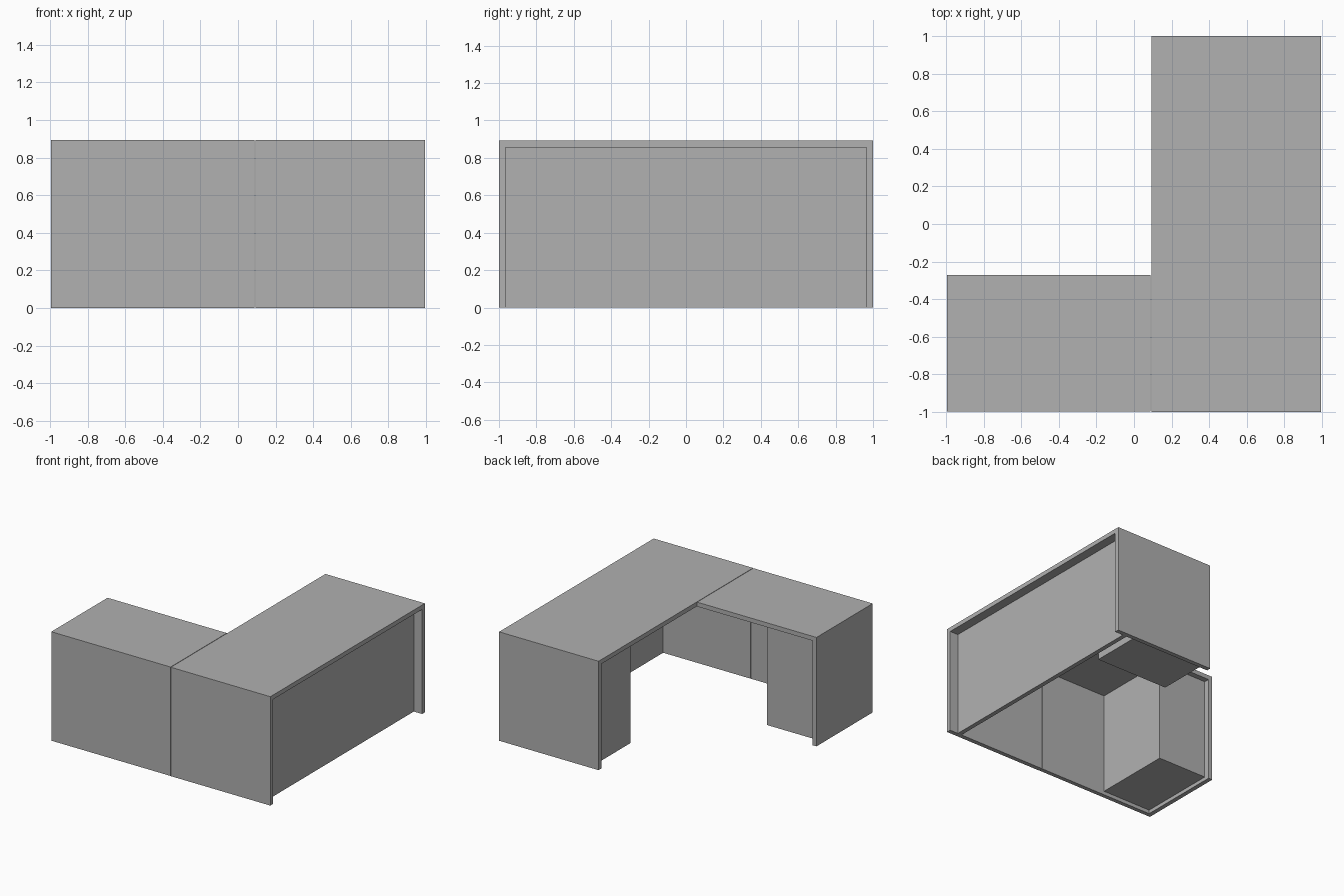
import bpy
import bmesh
from mathutils import Vector

cube = bpy.data.objects.get("Cube")
if cube:
    bpy.data.objects.remove(cube)

# Shared dimensions
W = 0.993       # half width in x
H = 0.892       # desk height
T = 0.036       # board thickness
SEAM = 0.09     # where the two desks meet
GAP = 0.002     # half of the joint between them
BACK = -0.27    # rear edge of the side desk
RECESS = 0.044  # pedestal setback from the board edges
LIFT = 0.03     # pedestal clearance from the floor

grey = bpy.data.materials.new("plain_grey")
grey.use_nodes = True
colour = (0.44, 0.44, 0.44, 1)
grey.diffuse_color = colour
grey.node_tree.nodes["Principled BSDF"].inputs["Base Color"].default_value = colour


def extrude_profile(name, points, offset):
    """Extrude a closed outline along a vector into a solid part."""
    bm = bmesh.new()
    face = bm.faces.new([bm.verts.new(p) for p in points])
    grown = bmesh.ops.extrude_face_region(bm, geom=[face])["geom"]
    bmesh.ops.translate(bm, vec=Vector(offset),
                        verts=[g for g in grown if isinstance(g, bmesh.types.BMVert)])
    bmesh.ops.recalc_face_normals(bm, faces=bm.faces)
    mesh = bpy.data.meshes.new(name)
    bm.to_mesh(mesh)
    bm.free()
    mesh.materials.append(grey)
    obj = bpy.data.objects.new(name, mesh)
    bpy.context.collection.objects.link(obj)
    return obj


def box(name, x, y, z):
    """Box between (low, high) limits on each axis."""
    outline = [(x[0], y[0], z[0]), (x[1], y[0], z[0]),
               (x[1], y[1], z[0]), (x[0], y[1], z[0])]
    return extrude_profile(name, outline, (0, 0, z[1] - z[0]))


# Main desk: top and both end panels as one inverted U
left = SEAM + GAP
inner = 1 - T
u_shape = [(-1, 0), (-1, H), (1, H), (1, 0),
           (inner, 0), (inner, H - T), (-inner, H - T), (-inner, 0)]
extrude_profile("main_desk_frame", [(left, y, z) for y, z in u_shape],
                (W - left, 0, 0))

# Recessed panel on the outer long side
box("main_modesty_panel", (W - 0.075 - T, W - 0.075), (-inner, inner), (0, H - T))

# Drawer pedestal at the far end of the main desk
box("main_pedestal", (SEAM + RECESS, 0.79), (0.524, inner), (LIFT, H - T))

# Side desk: top and outer end panel as one L
right = SEAM - GAP
l_shape = [(-W, 0), (-W, H), (right, H), (right, H - T), (-W + T, H - T), (-W + T, 0)]
extrude_profile("side_desk_frame", [(x, -0.998, z) for x, z in l_shape],
                (0, BACK + 0.998, 0))

# Front panel of the side desk
box("side_front_panel", (-W + T, right), (-0.998, -inner), (0, H - T))

# Drawer pedestal against the outer end panel
box("side_pedestal", (-W + T, -0.515), (-inner, BACK - RECESS), (LIFT, H - T))
